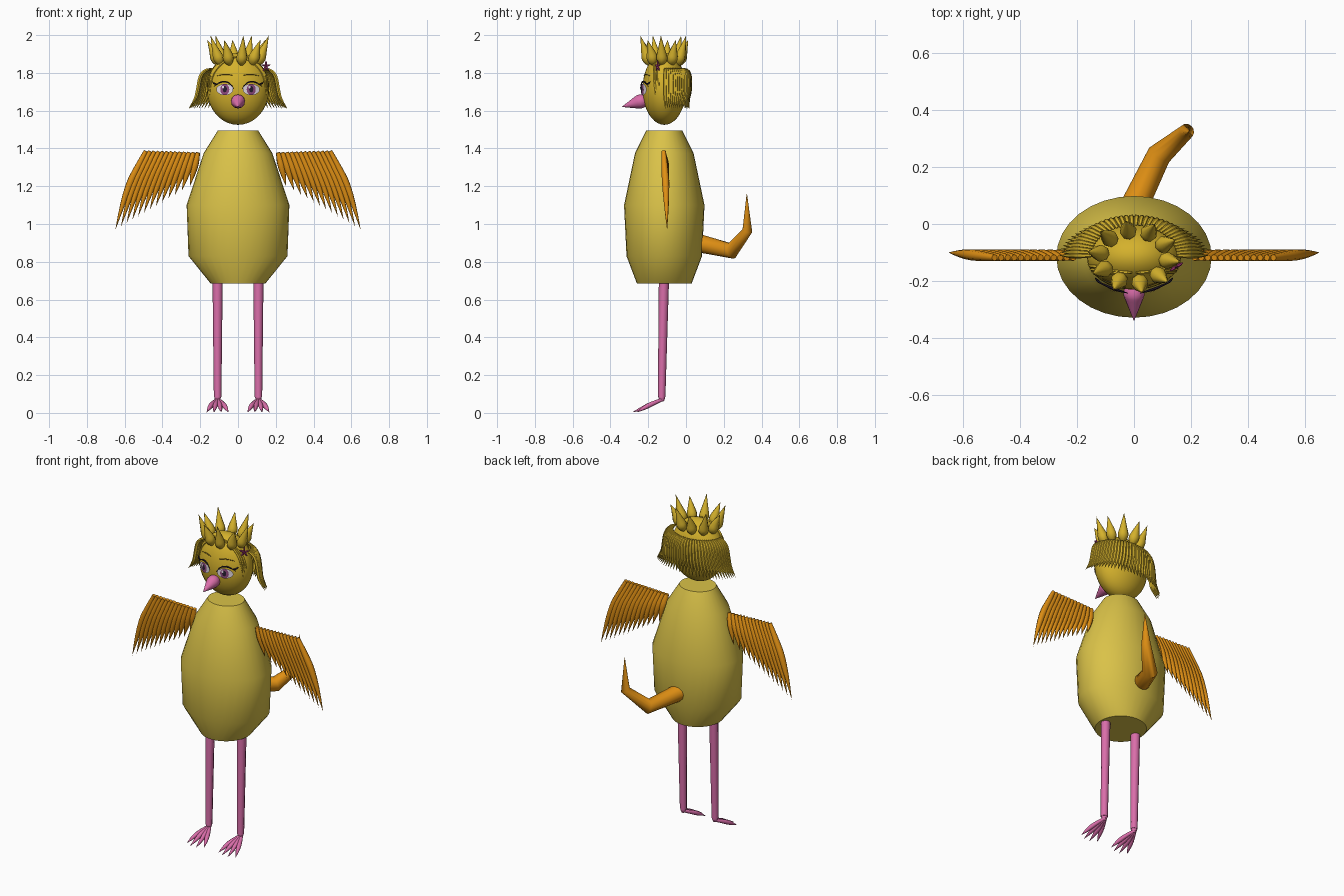
import bpy, bmesh, math
from mathutils import Vector

cube = bpy.data.objects.get("Cube")
if cube:
    bpy.data.objects.remove(cube, do_unlink=True)

CY = -0.115                                   # depth of the body axis
HEAD = Vector((0, CY, 1.715))
HR = Vector((0.165, 0.115, 0.19))


def material(name, r, g, b):
    m = bpy.data.materials.new(name)
    m.use_nodes = True
    m.diffuse_color = (r, g, b, 1)
    bsdf = m.node_tree.nodes["Principled BSDF"]
    bsdf.inputs["Base Color"].default_value = (r, g, b, 1)
    bsdf.inputs["Roughness"].default_value = 0.7
    return m


YELLOW = material("body yellow", 0.70, 0.54, 0.065)
GOLD = material("head gold", 0.66, 0.44, 0.025)
ORANGE = material("feather orange", 0.75, 0.28, 0.007)
PINK = material("skin pink", 0.70, 0.155, 0.40)
WHITE = material("eye white", 0.80, 0.72, 0.80)
IRIS = material("iris plum", 0.28, 0.07, 0.22)
DARK = material("lash dark", 0.02, 0.012, 0.03)
BROWN = material("brow brown", 0.16, 0.10, 0.01)
MAGENTA = material("flower magenta", 0.40, 0.04, 0.20)


def add_mesh(name, bm, mat, smooth=None):
    bmesh.ops.recalc_face_normals(bm, faces=bm.faces)
    me = bpy.data.meshes.new(name)
    bm.to_mesh(me)
    bm.free()
    me.materials.append(mat)
    ob = bpy.data.objects.new(name, me)
    bpy.context.collection.objects.link(ob)
    if smooth:
        select(ob)
        bpy.ops.object.shade_smooth_by_angle(angle=math.radians(smooth))
    return ob


def select(ob):
    bpy.ops.object.select_all(action='DESELECT')
    ob.select_set(True)
    bpy.context.view_layer.objects.active = ob


def tubes(name, paths, radii, mat, curved=True, res=2):
    """Round tapered strands, one per path, made into a single mesh."""
    cu = bpy.data.curves.new(name, 'CURVE')
    cu.dimensions = '3D'
    cu.bevel_depth = 1
    cu.bevel_resolution = res
    cu.resolution_u = 4
    cu.use_fill_caps = True
    for path in paths:
        sp = cu.splines.new('NURBS' if curved else 'POLY')
        sp.points.add(len(path) - 1)
        for pt, co, r in zip(sp.points, path, radii):
            pt.co = (*co, 1)
            pt.radius = r
        if curved:
            sp.order_u = 3
            sp.use_endpoint_u = True
        sp.use_smooth = True
    ob = bpy.data.objects.new(name, cu)
    bpy.context.collection.objects.link(ob)
    select(ob)
    bpy.ops.object.convert(target='MESH')
    ob = bpy.context.object
    ob.data.materials.clear()
    ob.data.materials.append(mat)
    bpy.ops.object.shade_smooth_by_angle(angle=math.radians(50))
    return ob


def on_face(x, z, off=0.0):
    """Point on the front of the head."""
    k = 1 - (x / HR.x) ** 2 - ((z - HEAD.z) / HR.z) ** 2
    return Vector((x, CY - HR.y * math.sqrt(max(k, 0)) - off, z))


def plate(name, x, z, rx, rz, off, mat):
    """Thin oval laid over the face."""
    bm = bmesh.new()
    mid = bm.verts.new(on_face(x, z, off))
    n = 20
    rim = [bm.verts.new(on_face(x + rx * math.cos(2 * math.pi * i / n),
                                z + rz * math.sin(2 * math.pi * i / n), off))
           for i in range(n)]
    for i in range(n):
        bm.faces.new((mid, rim[i], rim[(i + 1) % n]))
    add_mesh(name, bm, mat, 60)


def lerp(a, b, t):
    return Vector(a).lerp(Vector(b), t)


# Body: stacked ovals (height, half width, half depth)
bm = bmesh.new()
rings = []
for z, rx, ry in [(0.685, 0.145, 0.145), (0.83, 0.262, 0.2), (1.1, 0.272, 0.213),
                  (1.375, 0.182, 0.155), (1.495, 0.107, 0.095)]:
    rings.append([bm.verts.new((rx * math.cos(a), CY + ry * math.sin(a), z))
                  for a in (2 * math.pi * i / 32 for i in range(32))])
for lo, hi in zip(rings, rings[1:]):
    for i in range(32):
        j = (i + 1) % 32
        bm.faces.new((lo[i], lo[j], hi[j], hi[i]))
bm.faces.new(rings[0])
bm.faces.new(rings[-1])
add_mesh("body", bm, YELLOW, 45)

# Head
bm = bmesh.new()
bmesh.ops.create_uvsphere(bm, u_segments=32, v_segments=20, radius=1)
for v in bm.verts:
    v.co = HEAD + v.co * HR
add_mesh("head", bm, GOLD, 60)

# Crown of ten leaf-shaped spikes
crown = []
for i in range(10):
    a = math.radians(-80 + 36 * i)
    c, s = math.cos(a), math.sin(a)
    top = 1.998 if i % 2 == 0 else 1.975
    crown.append([(r * c, CY + r * 0.78 * s, z) for r, z in
                  [(0.10, 1.84), (0.112, 1.865), (0.135, 1.92), (0.165, top)]])
tubes("crown_spikes", crown, [0.008, 0.036, 0.02, 0.0], GOLD)

# Back and side hair, flaring outward at the tips
hair = []
for i in range(36):
    a = math.radians(2 + 176 * i / 35)
    c, s = math.cos(a), math.sin(a)
    hair.append([(rx * c, CY + ry * s, z) for rx, ry, z in
                 [(0.150, 0.110, 1.82), (0.195, 0.138, 1.815), (0.215, 0.138, 1.70),
                  (0.225, 0.125, 1.66), (0.262, 0.135, 1.61)]])
tubes("back_hair", hair, [0.006, 0.011, 0.011, 0.009, 0.0], GOLD, res=1)

# Parted fringe framing the face
fringe = [[on_face(s * x, z, 0.004) for x, z in
           [(0.008, 1.885), (0.07 + 0.006 * k, 1.865), (0.125 + 0.006 * k, 1.81),
            (0.145 + 0.006 * k, 1.75), (0.15 + 0.006 * k, 1.68 + 0.02 * k)]]
          for s in (-1, 1) for k in range(3)]
tubes("fringe", fringe, [0.004, 0.008, 0.008, 0.006, 0.0], GOLD, res=1)

# Face
for s, side in ((1, "left"), (-1, "right")):
    x = 0.07 * s
    plate(side + "_eye_white", x, 1.712, 0.045, 0.03, 0.011, WHITE)
    plate(side + "_iris", x, 1.712, 0.024, 0.03, 0.014, IRIS)
    plate(side + "_pupil", x, 1.714, 0.011, 0.017, 0.016, DARK)
    plate(side + "_eye_glint", x - 0.009, 1.725, 0.006, 0.007, 0.018, WHITE)
    tubes(side + "_lashes",
          [[on_face(s * px, z, 0.013) for px, z in
            [(0.022, 1.715), (0.04, 1.75), (0.095, 1.757), (0.128, 1.728)]],
           [on_face(s * px, z, 0.013) for px, z in
            [(0.105, 1.742), (0.12, 1.742), (0.13, 1.745), (0.136, 1.755)]]],
          [0.001, 0.004, 0.005, 0.001], DARK, res=1)
    tubes(side + "_brow", [[on_face(s * px, z, 0.003) for px, z in
                            [(0.03, 1.788), (0.07, 1.797), (0.11, 1.785)]]],
          [0.002, 0.004, 0.001], BROWN, res=1)

# Beak
tubes("beak", [[(0, -0.19, 1.652), (0, -0.235, 1.652), (0, -0.27, 1.64), (0, -0.34, 1.62)]],
      [0.02, 0.042, 0.03, 0.0], PINK, res=4)

# Hair flower
centre = Vector((0.148, -0.15, 1.835))
petals = []
for i in range(5):
    a = math.radians(90 + 72 * i)
    d = Vector((0.8 * math.cos(a), 0.5 * math.cos(a), math.sin(a)))
    petals.append([centre, centre + d * 0.015, centre + d * 0.03])
tubes("hair_flower", petals, [0.003, 0.009, 0.001], MAGENTA, res=1)

for s, side in ((1, "left"), (-1, "right")):
    # Wing: fan of overlapping feathers
    feathers = []
    for i in range(13):
        t = i / 12
        root = lerp((0.212, -0.118, 1.378), (0.488, -0.118, 1.386), t)
        tip = lerp((0.255, -0.10, 1.20), (0.65, -0.10, 0.966), t ** 0.9)
        mid = root.lerp(tip, 0.5) + Vector((0.025 * t, 0.004, 0))
        path = [root, root.lerp(mid, 0.25), mid, tip]
        feathers.append([(s * p.x, p.y, p.z) for p in path])
    tubes(side + "_wing", feathers, [0.011, 0.016, 0.022, 0.0], ORANGE)

    # Leg and foot
    x = 0.108 * s
    tubes(side + "_leg", [[(x, -0.117, 0.70), (x, -0.129, 0.085)]],
          [0.027, 0.02], PINK, curved=False)
    tubes(side + "_ankle", [[(x, -0.129, 0.088), (x, -0.127, 0.075), (x, -0.127, 0.06)]],
          [0.017, 0.019, 0.008], PINK)
    toes = [[(x, -0.118, 0.073), (x + dx * 0.4, -0.165, 0.055),
             (x + dx * 0.75, -0.22, 0.028), (x + dx, ty, 0.003)]
            for dx, ty in [(-0.058, -0.26), (-0.02, -0.285), (0.02, -0.285), (0.058, -0.26)]]
    tubes(side + "_toes", toes, [0.008, 0.012, 0.014, 0.0], PINK)

# Tail bending to one side and upward
tubes("tail", [[(-0.01, 0.04, 0.905), (0.088, 0.242, 0.858), (0.185, 0.325, 0.965),
                (0.192, 0.322, 1.16)]],
      [0.05, 0.043, 0.027, 0.001], ORANGE, curved=False, res=4)
